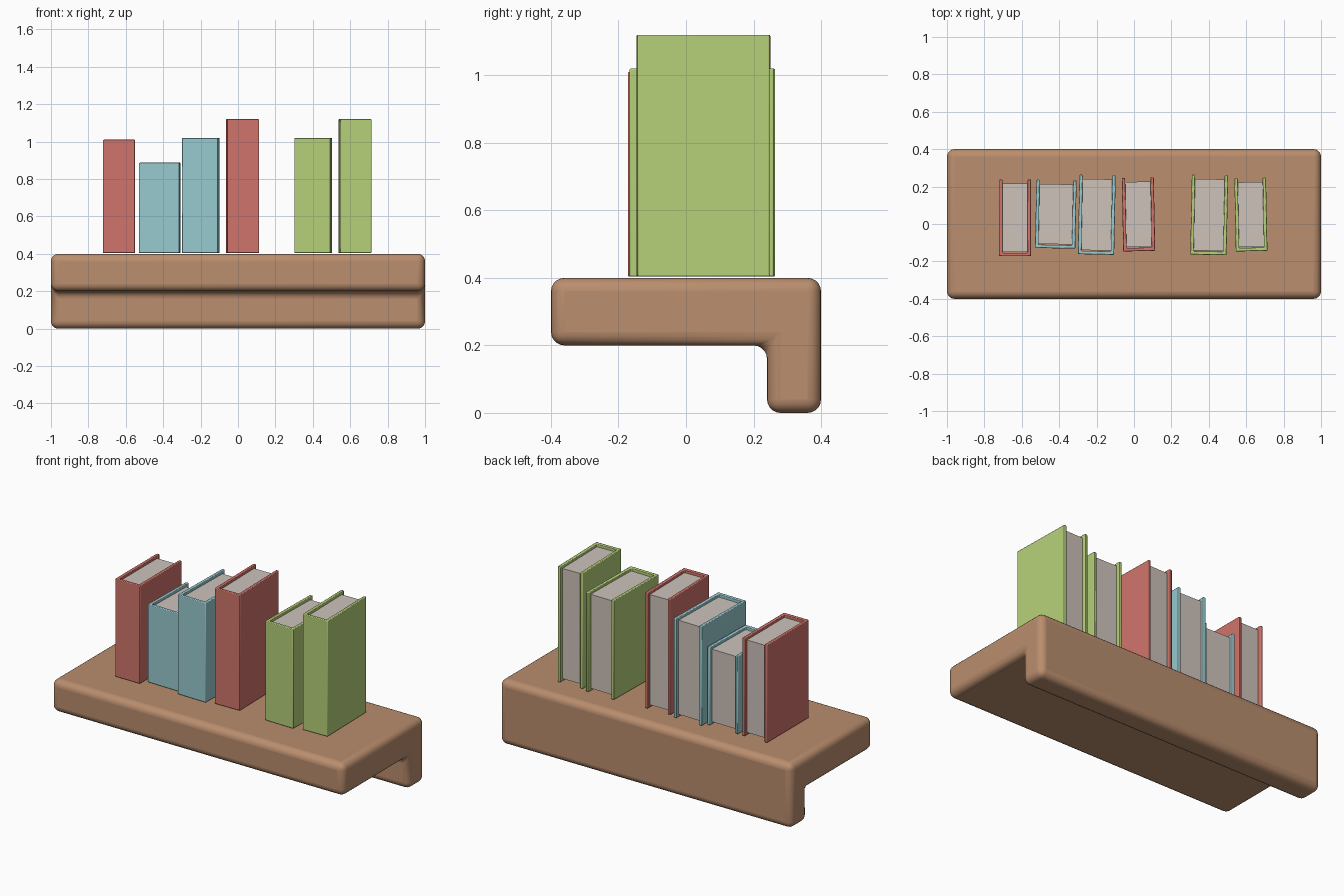
import bpy, bmesh, math
from mathutils import Matrix

if "Cube" in bpy.data.objects:
    bpy.data.objects.remove(bpy.data.objects["Cube"])


def material(name, r, g, b):
    lin = [((c / 255 + 0.055) / 1.055) ** 2.4 for c in (r, g, b)]
    m = bpy.data.materials.new(name)
    m.diffuse_color = (*lin, 1)
    m.use_nodes = True
    m.node_tree.nodes["Principled BSDF"].inputs["Base Color"].default_value = m.diffuse_color
    return m


WOOD = material("wood", 186, 142, 110)
RED = material("red cover", 208, 117, 107)
BLUE = material("blue cover", 152, 203, 208)
GREEN = material("green cover", 182, 208, 121)
PAPER = material("paper", 205, 194, 187)


def prism(name, outline, axis, lo, hi, mat, bevel, segments):
    """Extrude an outline along x (outline is y,z) or z (outline is x,y)."""
    bm = bmesh.new()
    place = (lambda p: (lo, *p)) if axis == "x" else (lambda p: (*p, lo))
    face = bm.faces.new([bm.verts.new(place(p)) for p in outline])
    out = bmesh.ops.extrude_face_region(bm, geom=[face])
    vec = (hi - lo, 0, 0) if axis == "x" else (0, 0, hi - lo)
    verts = [v for v in out["geom"] if isinstance(v, bmesh.types.BMVert)]
    bmesh.ops.translate(bm, vec=vec, verts=verts)
    bmesh.ops.recalc_face_normals(bm, faces=bm.faces)
    me = bpy.data.meshes.new(name)
    bm.to_mesh(me)
    bm.free()
    me.materials.append(mat)
    ob = bpy.data.objects.new(name, me)
    bpy.context.collection.objects.link(ob)
    if bevel:
        mod = ob.modifiers.new("round", "BEVEL")
        mod.width, mod.segments = bevel, segments
        mod.limit_method = "ANGLE"
    bpy.ops.object.select_all(action="DESELECT")
    ob.select_set(True)
    bpy.context.view_layer.objects.active = ob
    bpy.ops.object.shade_smooth_by_angle(angle=math.radians(35))
    return ob


# L-shaped shelf with rounded edges
prism("shelf", [(-0.4, 0.4), (-0.4, 0.2), (0.24, 0.2), (0.24, 0), (0.4, 0), (0.4, 0.4)],
      "x", -1, 1, WOOD, 0.04, 5)

# Books: x centre, width, front y, back y, top z, yaw, cover colour
BOOKS = [
    (-0.636, 0.171, -0.172, 0.238, 1.01, 0.0, RED),
    (-0.418, 0.215, -0.130, 0.235, 0.887, -0.02, BLUE),
    (-0.199, 0.194, -0.163, 0.262, 1.02, -0.02, BLUE),
    (0.024, 0.171, -0.145, 0.248, 1.12, 0.02, RED),
    (0.402, 0.194, -0.165, 0.262, 1.02, -0.02, GREEN),
    (0.625, 0.169, -0.145, 0.246, 1.12, 0.02, GREEN),
]
T = 0.018          # cover thickness
for i, (cx, w, y0, y1, top, yaw, mat) in enumerate(BOOKS, 1):
    h, d = w / 2, (y1 - y0) / 2
    turn = Matrix.Translation((cx, (y0 + y1) / 2, 0)) @ Matrix.Rotation(yaw, 4, "Z")
    # cover: spine and two boards
    u = [(-h, -d), (h, -d), (h, d), (h - T, d), (h - T, -d + T),
         (-h + T, -d + T), (-h + T, d), (-h, d)]
    cover = prism(f"book_cover_{i}", u, "z", 0.404, top, mat, 0.004, 2)
    cover.matrix_world = turn
    # page block, set in from the cover edges
    p = h - T + 0.001
    block = [(-p, -d + T + 0.004), (p, -d + T + 0.004), (p, d - 0.022), (-p, d - 0.022)]
    pages = prism(f"book_pages_{i}", block, "z", 0.42, top - 0.018, PAPER, 0, 1)
    pages.matrix_world = turn
